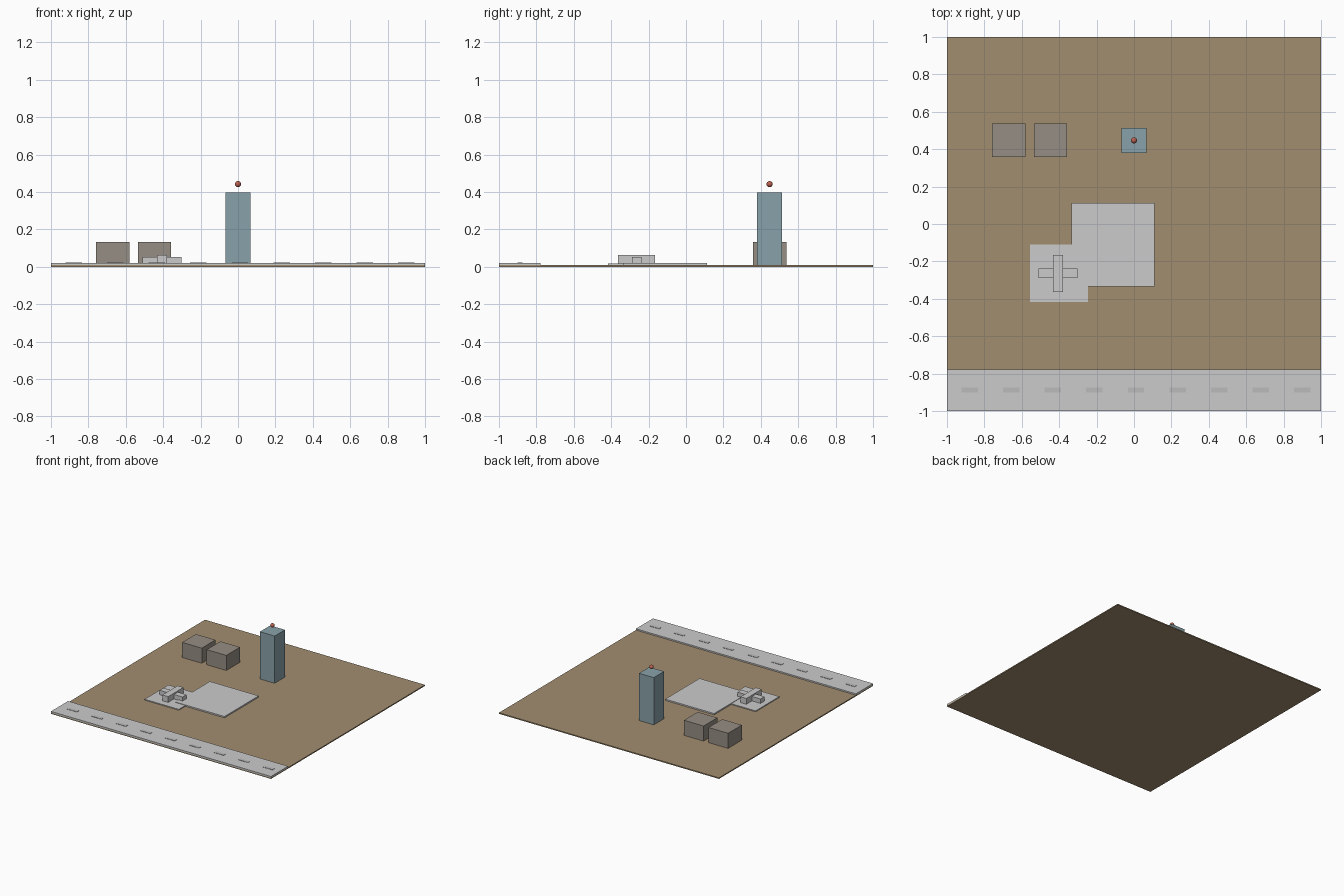
import bpy

if "Cube" in bpy.data.objects:
    bpy.data.objects.remove(bpy.data.objects["Cube"])


def material(name, rgb):
    m = bpy.data.materials.new(name)
    m.diffuse_color = (*rgb, 1)
    m.use_nodes = True
    m.node_tree.nodes["Principled BSDF"].inputs["Base Color"].default_value = m.diffuse_color
    return m


def box(name, x, y, z, mat=None):
    """Box from (min, max) ranges on each axis."""
    bpy.ops.mesh.primitive_cube_add(
        size=1, location=[(a + b) / 2 for a, b in (x, y, z)])
    o = bpy.context.object
    o.name = name
    o.scale = [b - a for a, b in (x, y, z)]
    bpy.ops.object.transform_apply(location=False, rotation=False, scale=True)
    if mat:
        o.data.materials.append(mat)
    return o


sand = material("sand", (0.36, 0.27, 0.16))
glass = material("blue_glass", (0.25, 0.36, 0.40))
warm = material("warm_grey", (0.30, 0.27, 0.23))
red = material("red", (0.5, 0.12, 0.08))
white = material("pale", (0.5, 0.5, 0.5))

G = 0.009  # ground top

# Ground and road
box("ground", (-1, 1), (-1, 1), (0, G), sand)
box("road", (-1, 1), (-1, -0.778), (G, 0.02))

# Road dashes
for i in range(9):
    cx = -0.878 + i * 0.2222
    box(f"road_dash_{i + 1}", (cx - 0.044, cx + 0.044),
        (-0.9, -0.873), (0.018, 0.0225), white)

# Paved pads
box("large_pad", (-0.334, 0.11), (-0.333, 0.112), (G, 0.02))
box("small_pad", (-0.556, -0.245), (-0.418, -0.110), (G, 0.0165))

# Parked aircraft
box("aircraft_body", (-0.433, -0.38), (-0.364, -0.165), (0.0165, 0.064))
box("aircraft_wing", (-0.511, -0.302), (-0.289, -0.238), (0.0165, 0.053))

# Hangars
for i, x0 in enumerate((-0.758, -0.535)):
    box(f"hangar_{i + 1}", (x0, x0 + 0.178), (0.358, 0.536), (G, 0.133), warm)

# Control tower with beacon
box("control_tower", (-0.067, 0.067), (0.38, 0.514), (G, 0.397), glass)
bpy.ops.mesh.primitive_uv_sphere_add(
    segments=16, ring_count=8, radius=0.0165, location=(0, 0.447, 0.442))
beacon = bpy.context.object
beacon.name = "beacon"
beacon.data.materials.append(red)
bpy.ops.object.shade_smooth()
